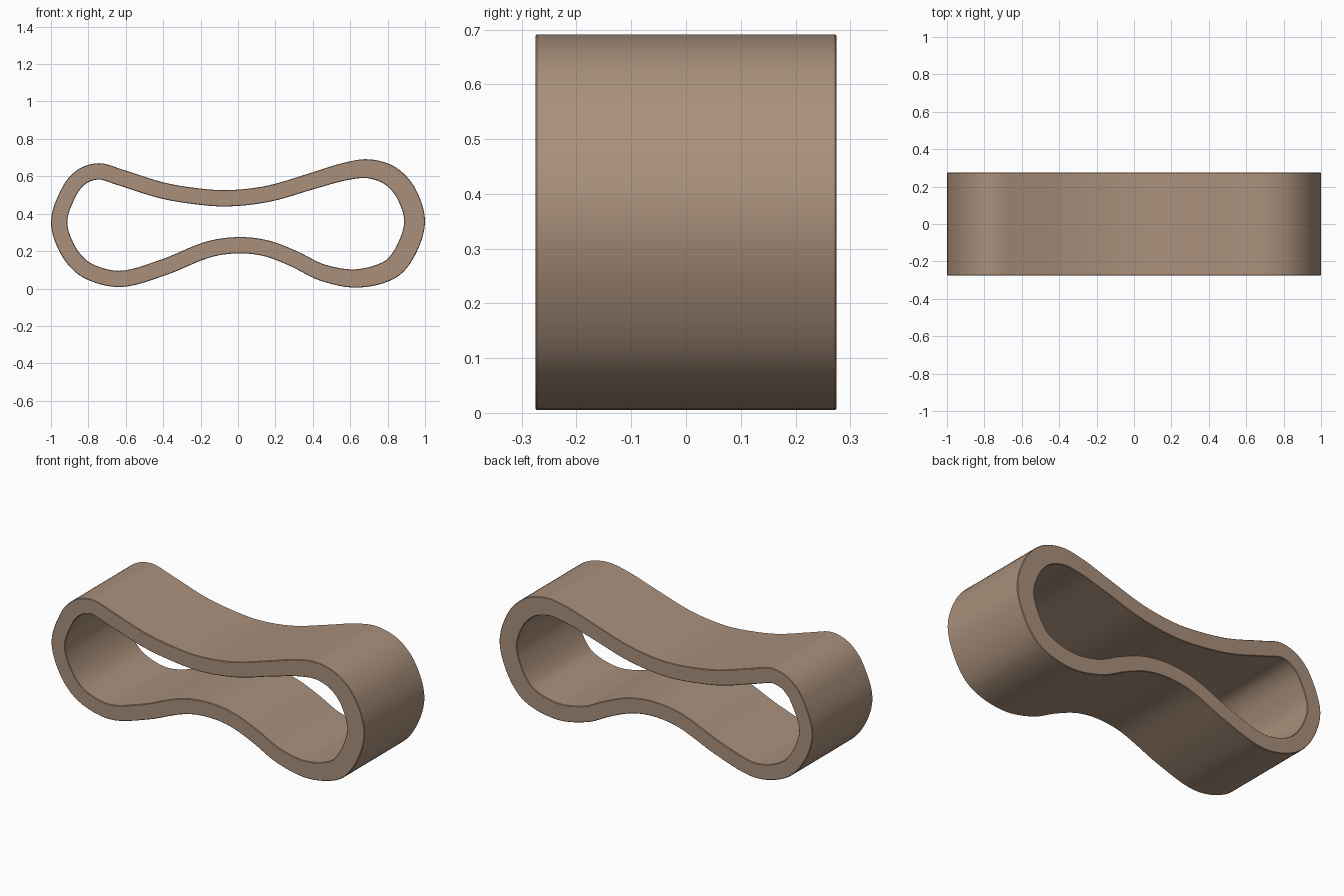
import bpy
import bmesh
from mathutils import Vector

cube = bpy.data.objects.get("Cube")
if cube:
    bpy.data.objects.remove(cube, do_unlink=True)

HALF_DEPTH = 0.275
STEPS = 6

# Outer outline (x, z), clockwise from the left end
OUTLINE = [
    (-1, .36), (-.935, .55), (-.85, .64), (-.74, .67), (-.62, .637),
    (-.4, .568), (-.22, .537), (-.05, .526), (.16, .551), (.385, .617),
    (.56, .671), (.7, .691), (.84, .65), (.945, .54), (1, .36),
    (.945, .175), (.84, .055), (.64, .005), (.44, .042), (.28, .12),
    (.14, .173), (0, .188), (-.15, .166), (-.39, .07), (-.63, .008),
    (-.83, .06), (-.945, .18),
]


def smooth_loop(points, steps):
    """Closed smooth curve running through every point."""
    pts = [Vector(p) for p in points]
    count = len(pts)
    result = []
    for i in range(count):
        before, start, end, after = (pts[(i + k) % count] for k in (-1, 0, 1, 2))
        span = (end - start).length
        tangent_a = (end - before) * span / ((start - before).length + span)
        tangent_b = (after - start) * span / ((after - end).length + span)
        for s in range(steps):
            t = s / steps
            result.append(start * (2 * t**3 - 3 * t**2 + 1)
                          + tangent_a * (t**3 - 2 * t**2 + t)
                          + end * (3 * t**2 - 2 * t**3)
                          + tangent_b * (t**3 - t**2))
    return result


def wall_thickness(x):
    """The wall gets a little thicker toward the left end of the model."""
    t = min(max((x - 0.3) / 0.7, 0), 1)
    return 0.087 + 0.024 * t * t * (3 - 2 * t)


def inset_loop(loop):
    """Offset the outline inward by the wall thickness."""
    inner = []
    count = len(loop)
    for i, p in enumerate(loop):
        along = (loop[(i + 2) % count] - loop[i - 2]).normalized()
        inward = Vector((along.y, -along.x))
        inner.append(p + inward * wall_thickness(p.x))
    return inner


outer = smooth_loop(OUTLINE, STEPS)
inner = inset_loop(outer)

# Band: four rings of vertices bridged around its cross-section
bm = bmesh.new()
rings = []
for loop, y in ((outer, -HALF_DEPTH), (outer, HALF_DEPTH),
                (inner, HALF_DEPTH), (inner, -HALF_DEPTH)):
    rings.append([bm.verts.new((p.x, y, p.y)) for p in loop])
for r, ring in enumerate(rings):
    following = rings[(r + 1) % len(rings)]
    for i in range(len(ring)):
        j = (i + 1) % len(ring)
        bm.faces.new((ring[i], ring[j], following[j], following[i]))
bmesh.ops.recalc_face_normals(bm, faces=bm.faces)

mesh = bpy.data.meshes.new("pinched_band")
bm.to_mesh(mesh)
bm.free()
band = bpy.data.objects.new("pinched_band", mesh)
bpy.context.collection.objects.link(band)

# Warm brown material
brown = bpy.data.materials.new("warm_brown")
brown.use_nodes = True
colour = (0.40, 0.28, 0.20, 1)
brown.diffuse_color = colour
shader = next(n for n in brown.node_tree.nodes if n.type == "BSDF_PRINCIPLED")
shader.inputs["Base Color"].default_value = colour
mesh.materials.append(brown)

# Smooth walls, crisp rims with a tiny bevel
bpy.ops.object.select_all(action="DESELECT")
band.select_set(True)
bpy.context.view_layer.objects.active = band
bpy.ops.object.shade_smooth_by_angle(angle=0.6)
bevel = band.modifiers.new("rim_bevel", "BEVEL")
bevel.width = 0.003
bevel.segments = 1
bevel.limit_method = "ANGLE"
bevel.angle_limit = 1.0
